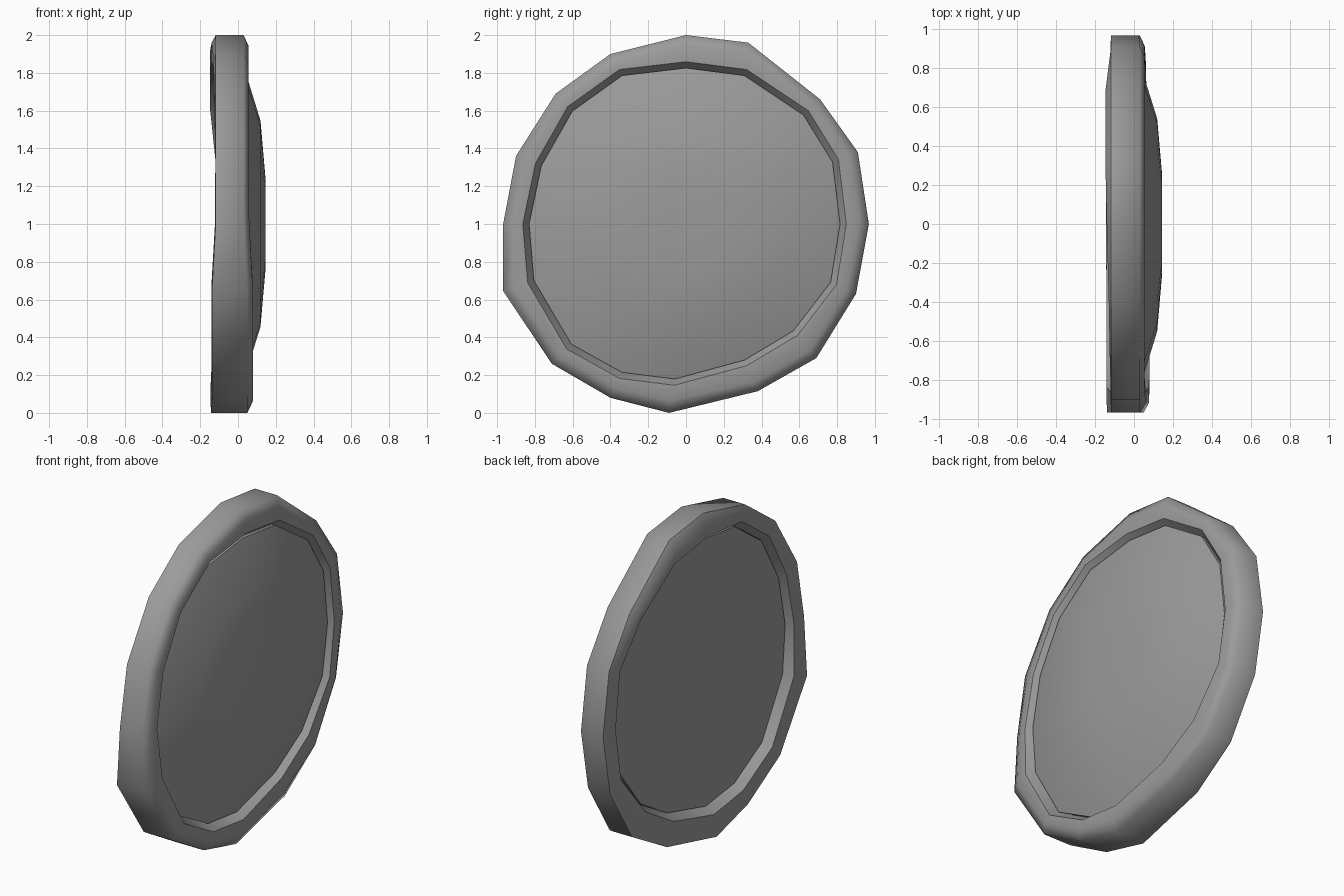
import bpy, bmesh
from mathutils import Vector

if "Cube" in bpy.data.objects:
    bpy.data.objects.remove(bpy.data.objects["Cube"])

# Hand-hewn 16-sided outline: (y, z, back depth, front depth) per corner
OUT = [(0, 2, -.14, .055), (.33, 1.96, -.147, .055), (.71, 1.66, -.147, .055), (.91, 1.38, -.12, .055),
       (.968, 1, -.12, .055), (.90, .63, -.12, .06), (.69, .29, -.14, .065), (.38, .115, -.14, .07),
       (-.09, .01, -.145, .08), (-.40, .08, -.14, .08), (-.71, .26, -.14, .08), (-.968, .645, -.14, .078),
       (-.968, 1, -.122, .06), (-.90, 1.36, -.12, .055), (-.69, 1.69, -.125, .055), (-.40, 1.90, -.13, .055)]
# Panel outline (y, z)
INN = [(0, 1.83), (.31, 1.79), (.625, 1.58), (.78, 1.33), (.82, 1), (.77, .69), (.57, .43), (.31, .275),
       (-.06, .175), (-.34, .21), (-.61, .36), (-.81, .70), (-.835, 1), (-.77, 1.31), (-.605, 1.60), (-.34, 1.79)]
N = len(OUT)

grey = bpy.data.materials.new("dark_grey")
grey.diffuse_color = (.33, .33, .33, 1)
grey.use_nodes = True
grey.node_tree.nodes["Principled BSDF"].inputs["Base Color"].default_value = grey.diffuse_color


def scaled(p, s):
    return p[0] * s, 1 + (p[1] - 1) * s


def add_ring(bm, pts):
    return [bm.verts.new(Vector(p)) for p in pts]


def bridge(bm, a, b):
    for i in range(N):
        j = (i + 1) % N
        bm.faces.new((a[i], a[j], b[j], b[i]))


def finish(bm, name):
    bmesh.ops.recalc_face_normals(bm, faces=bm.faces)
    for f in bm.faces:
        f.smooth = True
    me = bpy.data.meshes.new(name)
    bm.to_mesh(me)
    bm.free()
    me.materials.append(grey)
    ob = bpy.data.objects.new(name, me)
    bpy.context.collection.objects.link(ob)
    return ob


def sharpen(bm, ring):
    for i in range(N):
        e = bm.edges.get((ring[i], ring[(i + 1) % N]))
        if e:
            e.smooth = False


# Chunky rim: closed cross-section swept round the outline
bm = bmesh.new()
section = [[] for _ in range(8)]
for (y, z, back, front), inner in zip(OUT, INN):
    o = (y, z)
    lip = scaled(inner, 1.035)
    well = scaled(inner, .995)
    bevel = scaled(o, .945)
    bevel_back = scaled(o, .96)
    flat = [(max(back, -.118), o), (.03, o), (front, bevel), (front, lip),
            (.01, well), (-.08, well), (back, lip), (back, bevel_back)]
    if z < .7 and y < .5:  # the foot of the rim is squarer
        flat[0] = (back + .002, o)
        flat[1] = (.05, o)
    for ring, (x, p) in zip(section, flat):
        ring.append((x, p[0], 0 if p[1] < .015 else p[1]))
rings = [add_ring(bm, r) for r in section]
for k in range(8):
    bridge(bm, rings[k], rings[(k + 1) % 8])
for k in (0, 3, 4, 5, 6):
    sharpen(bm, rings[k])
finish(bm, "rim")

# Domed front panel with a flat back
bm = bmesh.new()
levels = [(.99, -.09), (.995, .033), (.66, .119), (.30, .145)]
rings = [add_ring(bm, [(x, *scaled(p, s)) for p in INN]) for s, x in levels]
for a, b in zip(rings, rings[1:]):
    bridge(bm, a, b)
bm.faces.new(rings[0])
bm.faces.new(rings[-1])
sharpen(bm, rings[0])
sharpen(bm, rings[1])
finish(bm, "domed_panel")
